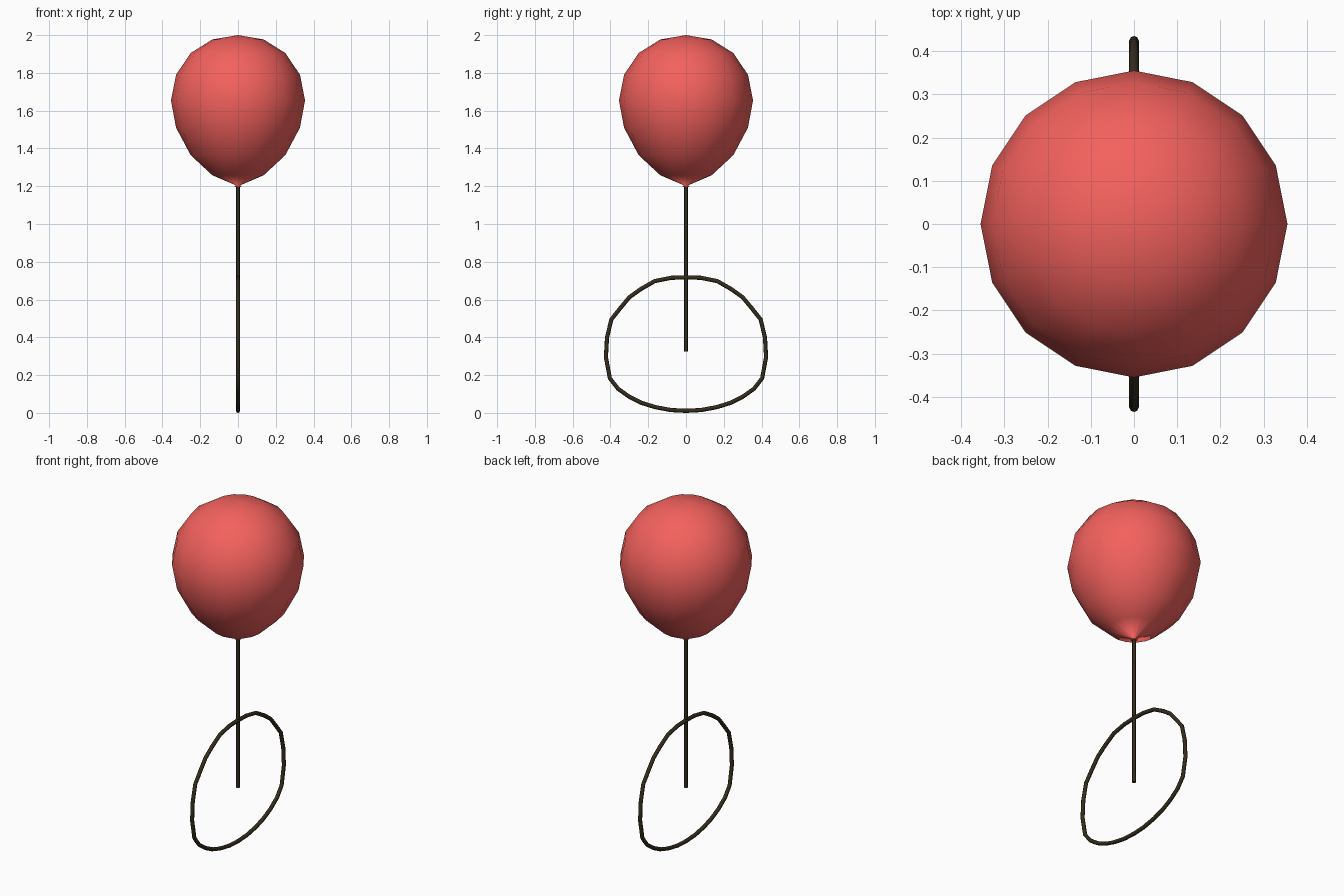
import bpy, bmesh
from math import pi

if "Cube" in bpy.data.objects:
    bpy.data.objects.remove(bpy.data.objects["Cube"])


def material(name, rgb):
    m = bpy.data.materials.new(name)
    m.diffuse_color = (*rgb, 1)
    m.use_nodes = True
    m.node_tree.nodes["Principled BSDF"].inputs["Base Color"].default_value = m.diffuse_color
    return m


red = material("balloon_red", (0.9, 0.12, 0.11))
dark = material("string_dark", (0.035, 0.026, 0.012))


def lathe(name, profile, sides, mat):
    """Spin an (r, z) profile around the z axis."""
    bm = bmesh.new()
    verts = [bm.verts.new((r, 0, z)) for r, z in profile]
    edges = [bm.edges.new(pair) for pair in zip(verts, verts[1:])]
    bmesh.ops.spin(bm, geom=verts + edges, cent=(0, 0, 0), axis=(0, 0, 1),
                   angle=2 * pi, steps=sides, use_merge=True)
    bmesh.ops.remove_doubles(bm, verts=bm.verts, dist=0.0005)
    bmesh.ops.recalc_face_normals(bm, faces=bm.faces)
    bm.to_mesh(mesh := bpy.data.meshes.new(name))
    bm.free()
    mesh.materials.append(mat)
    mesh.shade_smooth()
    obj = bpy.data.objects.new(name, mesh)
    bpy.context.collection.objects.link(obj)
    return obj


def cord(name, points, radius, mat, closed=False):
    """Octagonal tube along a path, turned into a mesh."""
    curve = bpy.data.curves.new(name + "_path", 'CURVE')
    curve.dimensions = '3D'
    curve.bevel_depth = radius
    curve.bevel_resolution = 2
    curve.use_fill_caps = not closed
    spline = curve.splines.new('POLY')
    spline.points.add(len(points) - 1)
    for p, co in zip(spline.points, points):
        p.co = (*co, 1)
    spline.use_cyclic_u = closed
    path = bpy.data.objects.new(name + "_path", curve)
    bpy.context.collection.objects.link(path)
    deps = bpy.context.evaluated_depsgraph_get()
    mesh = bpy.data.meshes.new_from_object(path.evaluated_get(deps))
    bpy.data.objects.remove(path)
    mesh.materials.clear()
    mesh.materials.append(mat)
    mesh.shade_smooth()
    obj = bpy.data.objects.new(name, mesh)
    bpy.context.collection.objects.link(obj)
    return obj


# Balloon body with its small flared neck
lathe("balloon", [(0, 2.0), (0.136, 1.977), (0.251, 1.905), (0.328, 1.79),
                  (0.355, 1.655), (0.328, 1.51), (0.251, 1.365),
                  (0.136, 1.258), (0.012, 1.205), (0.02, 1.197), (0, 1.2)],
      16, red)

# Straight string hanging from the neck
cord("string", [(0, 0, 1.205), (0, 0, 0.325)], 0.0095, dark)

# Closed loop at the bottom, one half mirrored across y = 0
half = [(0.08, 0.715), (0.165, 0.698), (0.24, 0.655), (0.30, 0.612),
        (0.35, 0.552), (0.395, 0.495), (0.418, 0.40), (0.424, 0.295),
        (0.403, 0.183), (0.36, 0.128), (0.30, 0.085), (0.235, 0.053),
        (0.165, 0.031), (0.08, 0.015)]
ring = ([(0, 0.718)] + half + [(0, 0.011)]
        + [(-y, z) for y, z in reversed(half)])
cord("loop", [(0, y, z) for y, z in ring], 0.011, dark, closed=True)
